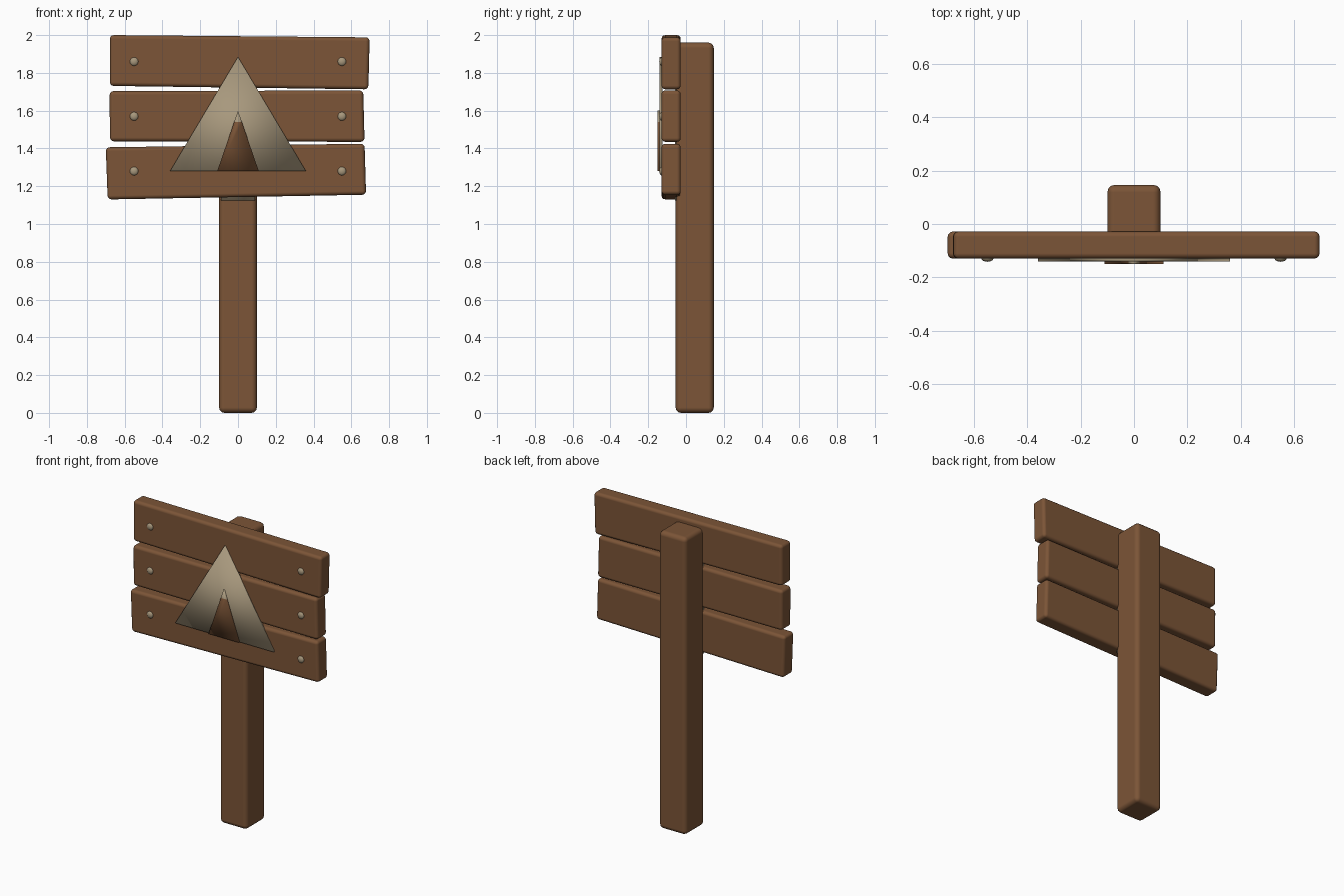
import bpy, bmesh, math

if "Cube" in bpy.data.objects:
    bpy.data.objects.remove(bpy.data.objects["Cube"])


def material(name, rgb):
    m = bpy.data.materials.new(name)
    m.diffuse_color = (*rgb, 1)
    m.use_nodes = True
    m.node_tree.nodes["Principled BSDF"].inputs["Base Color"].default_value = m.diffuse_color
    return m


WOOD = material("brown wood", (0.20, 0.09, 0.038))
BEIGE = material("beige", (0.39, 0.315, 0.205))


def finish(name, bm, mats):
    bmesh.ops.recalc_face_normals(bm, faces=bm.faces[:])
    mesh = bpy.data.meshes.new(name)
    bm.to_mesh(mesh)
    bm.free()
    for m in mats:
        mesh.materials.append(m)
    mesh.shade_smooth()
    ob = bpy.data.objects.new(name, mesh)
    bpy.context.collection.objects.link(ob)
    return ob


def prism(outline, y0, y1):
    """Extrude an x-z outline from y0 to y1."""
    bm = bmesh.new()
    face = bm.faces.new([bm.verts.new((x, y0, z)) for x, z in outline])
    ext = bmesh.ops.extrude_face_region(bm, geom=[face])
    for v in ext["geom"]:
        if isinstance(v, bmesh.types.BMVert):
            v.co.y = y1
    return bm


def rounded(name, outline, y0, y1, width):
    ob = finish(name, prism(outline, y0, y1), [WOOD])
    bev = ob.modifiers.new("bevel", "BEVEL")
    bev.width, bev.segments = width, 3
    bev.harden_normals = True
    return ob


# post
rounded("post", [(-0.1, 0), (0.1, 0), (0.1, 1.96), (-0.1, 1.96)], -0.055, 0.147, 0.028)

# three slightly crooked planks
planks = {
    "top_plank": [(-0.678, 2.0), (0.697, 1.988), (0.69, 1.713), (-0.678, 1.731)],
    "middle_plank": [(-0.68, 1.703), (0.663, 1.707), (0.67, 1.435), (-0.678, 1.438)],
    "bottom_plank": [(-0.7, 1.406), (0.67, 1.425), (0.678, 1.155), (-0.69, 1.13)],
}
for name, outline in planks.items():
    rounded(name, outline, -0.13, -0.028, 0.02)

# pale strip where the planks meet the post
finish("post_strip", prism([(-0.09, 1.125), (0.09, 1.125), (0.09, 1.75), (-0.09, 1.75)],
                           -0.057, -0.05), [BEIGE])

# tent emblem and its door with a pale tip
finish("tent", prism([(-0.36, 1.28), (0.36, 1.28), (0, 1.885)], -0.14, -0.125), [BEIGE])
bm = prism([(-0.11, 1.28), (0.11, 1.28), (0, 1.6)], -0.15, -0.135)
bmesh.ops.bisect_plane(bm, geom=bm.verts[:] + bm.edges[:] + bm.faces[:],
                       plane_co=(0, 0, 1.54), plane_no=(0, 0, 1))
for f in bm.faces:
    f.material_index = 1 if f.calc_center_median().z > 1.54 else 0
finish("tent_door", bm, [WOOD, BEIGE])

# nail heads
for side in (-1, 1):
    for z in (1.86, 1.57, 1.28):
        bm = bmesh.new()
        bmesh.ops.create_uvsphere(bm, u_segments=16, v_segments=8, radius=0.023)
        for v in bm.verts:
            v.co = (v.co.x + side * 0.55, v.co.y * 0.6 - 0.128, v.co.z + z)
        finish("nail_head", bm, [BEIGE])
